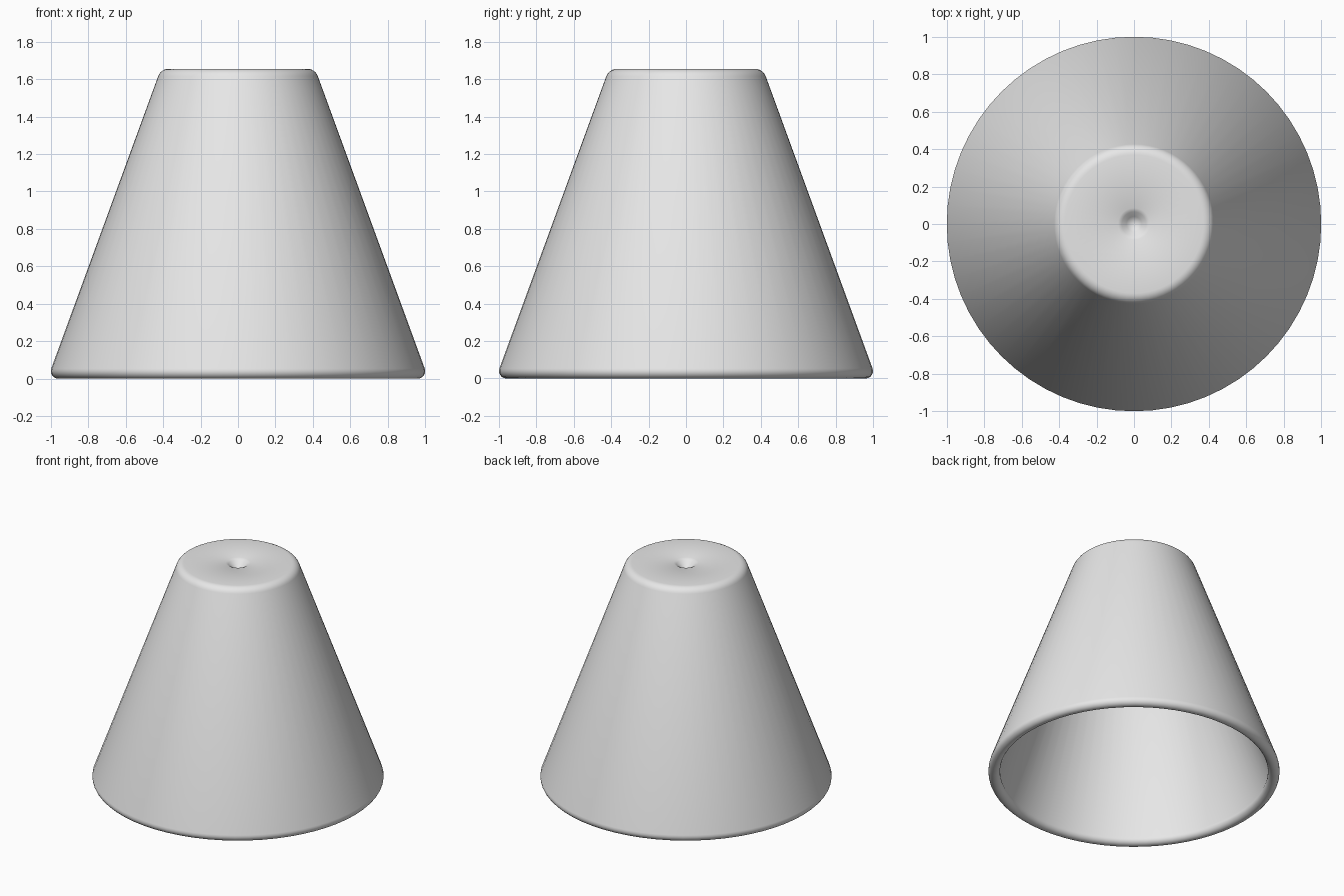
import bpy
import bmesh
from math import tau, radians, sin, cos

if "Cube" in bpy.data.objects:
    bpy.data.objects.remove(bpy.data.objects["Cube"], do_unlink=True)

SEGMENTS = 64
TOP = 1.655


def arc(cx, cz, radius, start, end, steps=6):
    """Points on a circular arc, angles in degrees."""
    angles = [radians(start + (end - start) * i / steps) for i in range(steps + 1)]
    return [(cx + radius * cos(a), cz + radius * sin(a)) for a in angles]


def lathe(name, profile, material):
    """Revolve an (r, z) profile around the z axis."""
    bm = bmesh.new()
    verts = [bm.verts.new((r, 0, z)) for r, z in profile]
    edges = [bm.edges.new(pair) for pair in zip(verts, verts[1:])]
    bmesh.ops.spin(bm, geom=verts + edges, cent=(0, 0, 0), axis=(0, 0, 1),
                   angle=tau, steps=SEGMENTS)
    bmesh.ops.remove_doubles(bm, verts=bm.verts, dist=0.0005)
    bmesh.ops.recalc_face_normals(bm, faces=bm.faces)
    mesh = bpy.data.meshes.new(name)
    bm.to_mesh(mesh)
    bm.free()
    mesh.materials.append(material)
    obj = bpy.data.objects.new(name, mesh)
    bpy.context.collection.objects.link(obj)
    bpy.context.view_layer.objects.active = obj
    obj.select_set(True)
    bpy.ops.object.shade_smooth_by_angle(angle=radians(40))
    return obj


# Plain grey finish
grey = bpy.data.materials.new("light grey")
grey.use_nodes = True
grey.diffuse_color = (0.8, 0.8, 0.8, 1)
grey.node_tree.nodes["Principled BSDF"].inputs["Base Color"].default_value = grey.diffuse_color

# Hollow shade: dimple, flat top, rounded shoulder, sloping wall, rounded rim
dimple = [(0, TOP - 0.06), (0.04, TOP - 0.035), (0.065, TOP - 0.01), (0.085, TOP)]
shoulder = arc(0.37, TOP - 0.06, 0.06, 90, 20)
rim = arc(0.96, 0.04, 0.04, 20, -200, 12)
inside = [(0.36, TOP - 0.09), (0.34, TOP - 0.08), (0, TOP - 0.08)]
lathe("shade", dimple + shoulder + rim + inside, grey)
